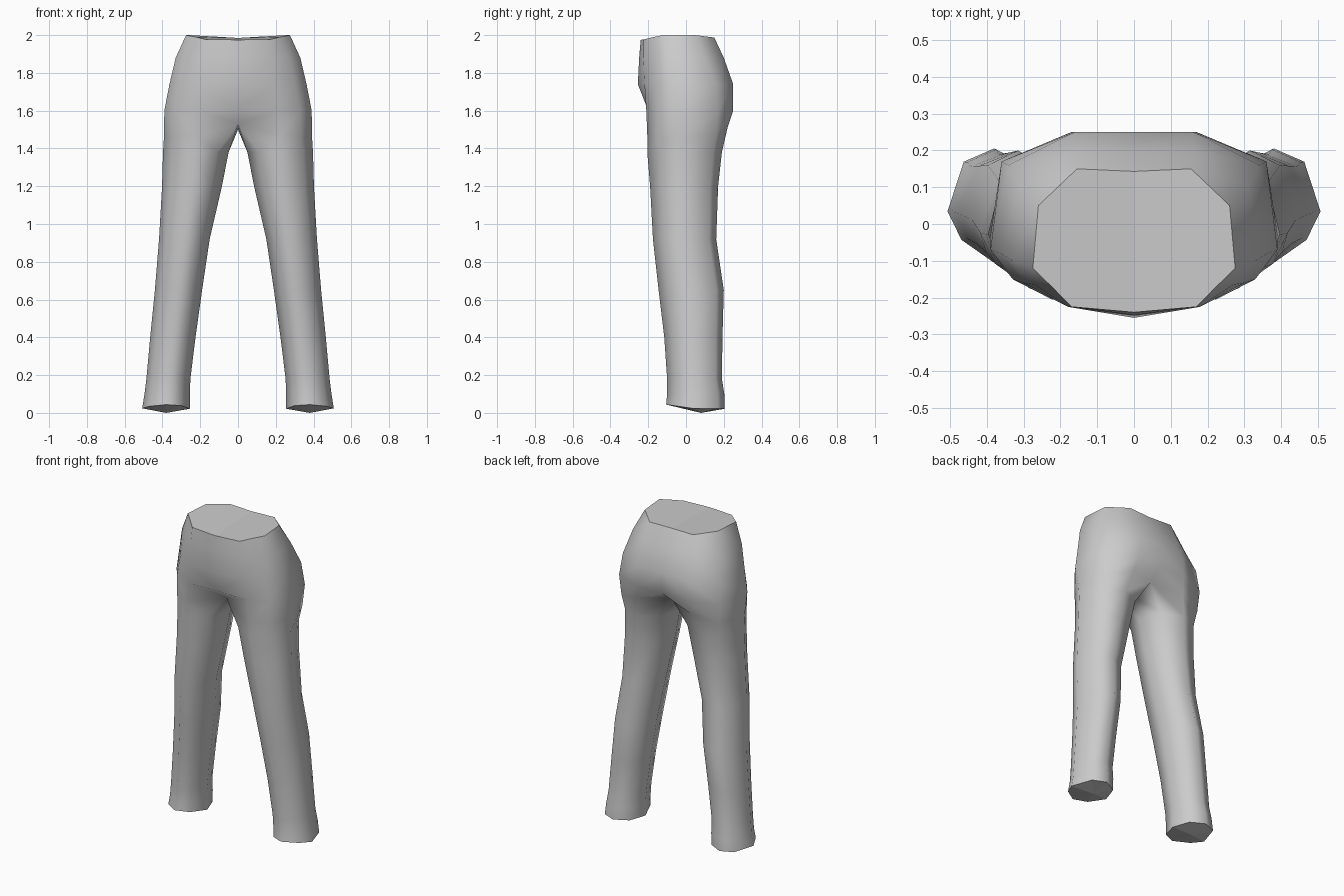
import bpy
import bmesh

default_cube = bpy.data.objects.get("Cube")
if default_cube:
    bpy.data.objects.remove(default_cube, do_unlink=True)


def make_material(name, color):
    material = bpy.data.materials.new(name)
    material.use_nodes = True
    material.diffuse_color = color
    material.node_tree.nodes["Principled BSDF"].inputs["Base Color"].default_value = color
    return material


# Leg cross-section, from the inner front round the outside to the inner side
LEG_PROFILE = [(-.65, -.75), (0, -1), (.7, -.6), (1, -.1),
               (.65, .77), (0, 1), (-.7, .7), (-1, 0)]

# Leg levels from hem to thigh: height, inner x, outer x, front y, back y
LEG_LEVELS = [
    (.022, .255, .507, -.105, .205),
    (.1, .255, .495, -.1, .203),
    (.18, .252, .485, -.1, .19),
    (.4, .225, .465, -.115, .193),
    (.65, .19, .44, -.145, .2),
    (.92, .15, .418, -.175, .16),
    (1.2, .085, .402, -.19, .17),
    (1.38, .05, .397, -.205, .19),
]

# Crotch ring joins the leg to the pelvis; its ends and last point lie on the middle
CROTCH = [(0, -.12, 1.53), (.22, -.205, 1.47), (.33, -.15, 1.46), (.392, -.04, 1.46),
          (.35, .16, 1.47), (.19, .22, 1.51), (0, .15, 1.54), (0, .01, 1.5)]

# Pelvis levels, each from front middle round the side to back middle
PELVIS_LEVELS = [
    (1.6, [(0, -.2), (.21, -.21), (.33, -.15), (.39, -.07), (.36, .17), (.17, .25), (0, .24)]),
    (1.74, [(0, -.255), (.19, -.22), (.3, -.16), (.363, -.08), (.34, .16), (.16, .25), (0, .25)]),
    (1.88, [(0, -.248), (.18, -.225), (.27, -.165), (.33, -.1), (.31, .1), (.16, .2), (0, .2)]),
]
WAIST = [(0, -.24, 1.975), (.17, -.225, 1.977), (.222, -.172, 1.99), (.275, -.12, 2),
         (.26, .05, 2), (.155, .15, 1.987), (0, .143, 1.985)]


def leg_ring(level):
    z, inner, outer, front, back = level
    cx, cy = (inner + outer) / 2, (front + back) / 2
    rx, ry = (outer - inner) / 2, (back - front) / 2
    # The hem rises towards the front
    lift = .022 if level == LEG_LEVELS[0] else 0
    return [(cx + u * rx, cy + v * ry, z + lift * max(0, -v)) for u, v in LEG_PROFILE]


def bridge(bm, lower, upper, closed):
    count = len(lower) if closed else len(upper)
    for i in range(count if closed else count - 1):
        j = (i + 1) % count
        bm.faces.new((lower[i], lower[j], upper[j], upper[i])).smooth = True


def build_half(bm, side):
    def add_ring(points):
        ring = [bm.verts.new((side * x, y, z)) for x, y, z in points]
        return ring

    # Leg
    rings = [add_ring(leg_ring(level)) for level in LEG_LEVELS] + [add_ring(CROTCH)]
    for lower, upper in zip(rings, rings[1:]):
        bridge(bm, lower, upper, True)

    # Hem underside
    hem = rings[0]
    middle = bm.verts.new((side * .38, .08, 0))
    for a, b in zip(hem, hem[1:] + hem[:1]):
        bm.faces.new((b, a, middle))
        bm.edges.get((a, b)).smooth = False

    # Pelvis
    rows = [rings[-1]]
    for z, outline in PELVIS_LEVELS:
        rows.append(add_ring([(x, y, z) for x, y in outline]))
    rows.append(add_ring(WAIST))
    for lower, upper in zip(rows, rows[1:]):
        bridge(bm, lower, upper, False)

    # Waist top
    waist = rows[-1]
    bm.faces.new(waist)
    for a, b in zip(waist, waist[1:]):
        bm.edges.get((a, b)).smooth = False


bm = bmesh.new()
build_half(bm, 1)
build_half(bm, -1)
# Weld the two halves down the middle
seam = [v for v in bm.verts if abs(v.co.x) < .0001]
bmesh.ops.remove_doubles(bm, verts=seam, dist=.0005)
bmesh.ops.recalc_face_normals(bm, faces=bm.faces[:])

mesh = bpy.data.meshes.new("trousers")
bm.to_mesh(mesh)
bm.free()
mesh.materials.append(make_material("plain grey cloth", (.6, .6, .6, 1)))
trousers = bpy.data.objects.new("trousers", mesh)
bpy.context.collection.objects.link(trousers)
